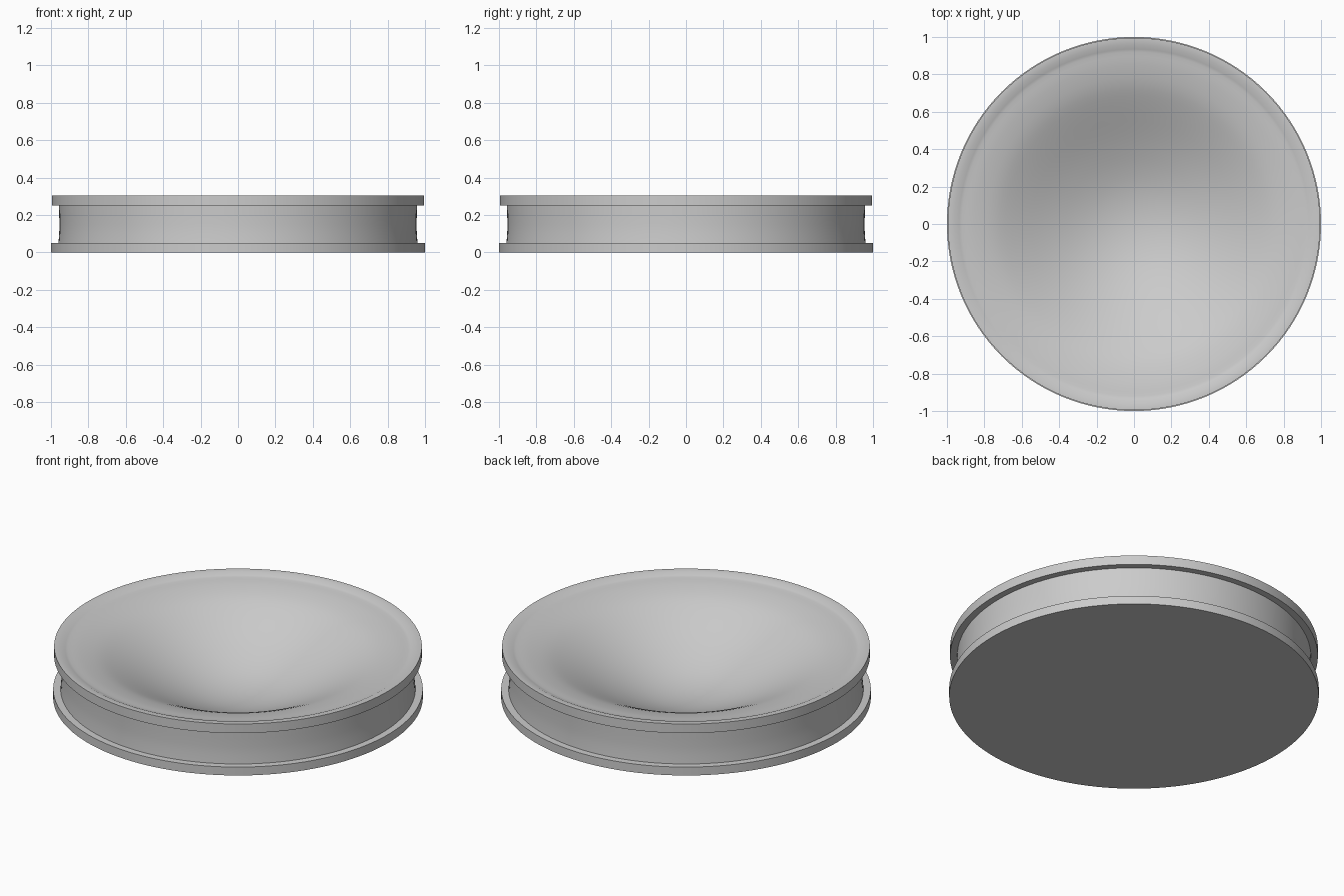
import bpy, bmesh, math
from mathutils import Vector

if "Cube" in bpy.data.objects:
    bpy.data.objects.remove(bpy.data.objects["Cube"])

SEGMENTS = 128


def smooth_curve(pts, steps=3):
    """Catmull-Rom curve through the given (radius, z) points."""
    v = [Vector(p) for p in pts]
    v = [v[0] * 2 - v[1]] + v + [Vector((-v[-2].x, v[-2].y))]
    out = []
    for i in range(1, len(v) - 2):
        a, b, c, d = v[i - 1:i + 3]
        for k in range(steps):
            t = k / steps
            out.append(0.5 * (2 * b + (c - a) * t + (2 * a - 5 * b + 4 * c - d) * t ** 2
                              + (3 * b - a - 3 * c + d) * t ** 3))
    return [tuple(p) for p in out] + [pts[-1]]


def lathe(name, profile):
    """Spin a (radius, z) profile around the z axis."""
    bm = bmesh.new()
    verts = [bm.verts.new((r, 0, z)) for r, z in profile]
    edges = [bm.edges.new(pair) for pair in zip(verts, verts[1:])]
    bmesh.ops.spin(bm, geom=verts + edges, cent=(0, 0, 0), axis=(0, 0, 1),
                   angle=math.tau, steps=SEGMENTS, use_duplicate=False)
    bmesh.ops.remove_doubles(bm, verts=bm.verts[:], dist=1e-5)
    bmesh.ops.recalc_face_normals(bm, faces=bm.faces[:])
    mesh = bpy.data.meshes.new(name)
    bm.to_mesh(mesh)
    bm.free()
    obj = bpy.data.objects.new(name, mesh)
    bpy.context.collection.objects.link(obj)
    bpy.ops.object.select_all(action='DESELECT')
    obj.select_set(True)
    bpy.context.view_layer.objects.active = obj
    bpy.ops.object.shade_smooth_by_angle(angle=math.radians(30))
    return obj


# Base flange and slightly waisted side wall
base = [(0, 0), (1.0, 0), (1.0, 0.05)]
wall = [(0.96, 0.05), (0.956, 0.10), (0.955, 0.15), (0.956, 0.20), (0.957, 0.25)]

# Upper flange with a small inner lip
rim = [(0.995, 0.25), (0.995, 0.305), (0.96, 0.305), (0.935, 0.293)]

# Concave dish reaching down almost to the base
bowl = smooth_curve([(0.92, 0.29), (0.85, 0.28), (0.75, 0.255), (0.65, 0.213),
                     (0.5, 0.14), (0.4, 0.095), (0.3, 0.056), (0.2, 0.026),
                     (0.1, 0.008), (0, 0.002)])

lathe("round_dish", base + wall + rim + bowl)
